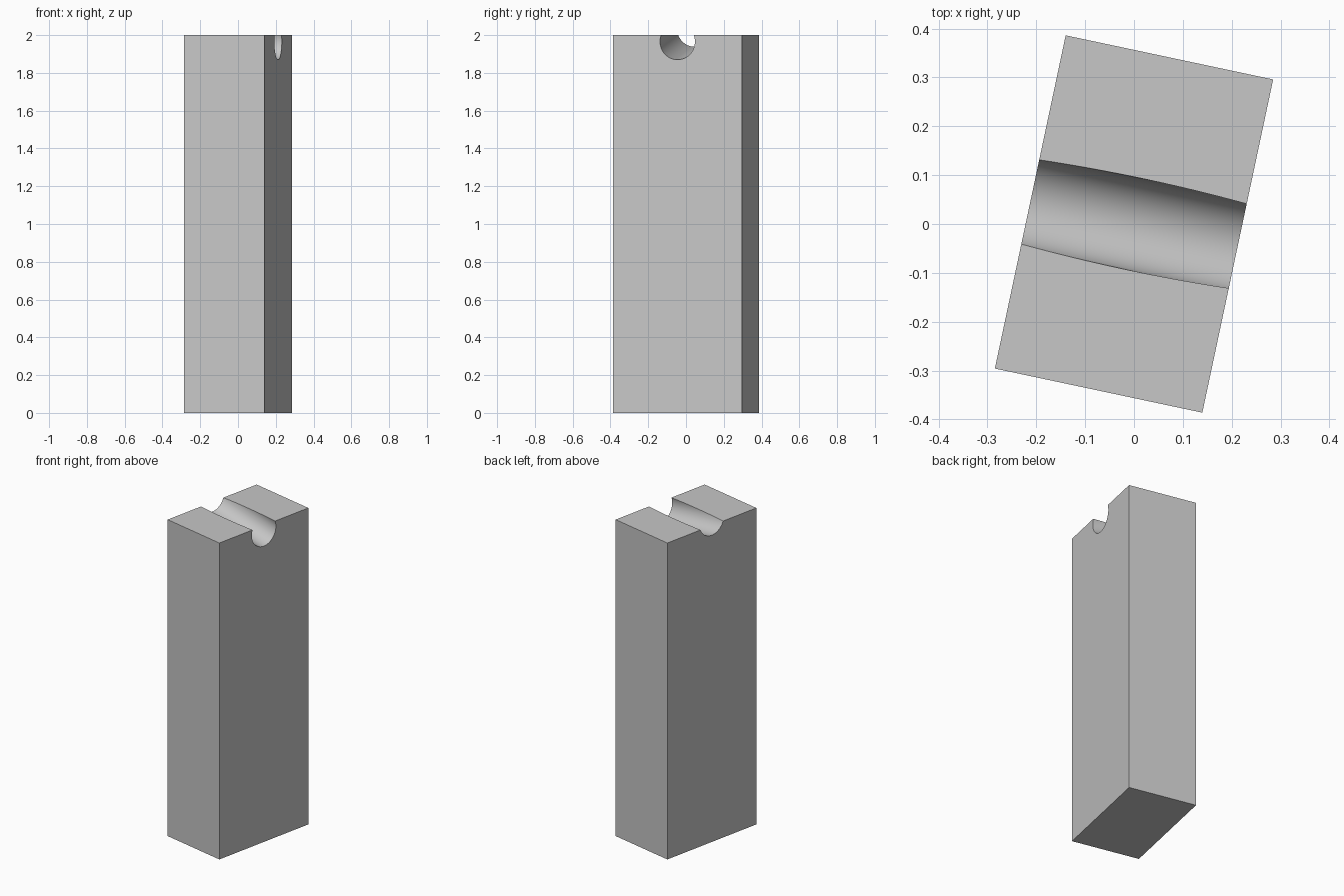
import bpy
import math

cube = bpy.data.objects.get("Cube")
if cube:
    bpy.data.objects.remove(cube, do_unlink=True)

WIDTH, DEPTH, HEIGHT = 0.434, 0.697, 2.0
TURN = math.radians(-12)      # turn of the whole block about z
TILT = math.radians(9)        # downward slope of the groove
RADIUS = 0.0945

grey = bpy.data.materials.new("stone grey")
grey.use_nodes = True
color = (0.57, 0.57, 0.57, 1)
grey.diffuse_color = color
grey.node_tree.nodes["Principled BSDF"].inputs["Base Color"].default_value = color

# Upright block
bpy.ops.mesh.primitive_cube_add(size=1, location=(0, 0, HEIGHT / 2), rotation=(0, 0, TURN))
block = bpy.context.object
block.name = "post_block"
block.scale = (WIDTH, DEPTH, HEIGHT)
bpy.ops.object.transform_apply(location=True, rotation=True, scale=True)
block.data.materials.append(grey)

# Sloping round cutter, centred on the top face
bpy.ops.mesh.primitive_cylinder_add(vertices=96, radius=RADIUS, depth=1,
                                    location=(0, 0, HEIGHT),
                                    rotation=(0, math.pi / 2 + TILT, TURN))
cutter = bpy.context.object
cutter.name = "groove_cutter"
cutter.hide_render = True
cutter.data.materials.append(grey)

# Cut the groove
cut = block.modifiers.new("groove", 'BOOLEAN')
cut.operation = 'DIFFERENCE'
cut.solver = 'EXACT'
cut.object = cutter
bpy.ops.object.select_all(action='DESELECT')
block.select_set(True)
bpy.context.view_layer.objects.active = block
bpy.ops.object.modifier_apply(modifier=cut.name)
bpy.data.objects.remove(cutter, do_unlink=True)

# Smooth groove, sharp block edges
bpy.ops.object.shade_smooth_by_angle(angle=math.radians(25))
